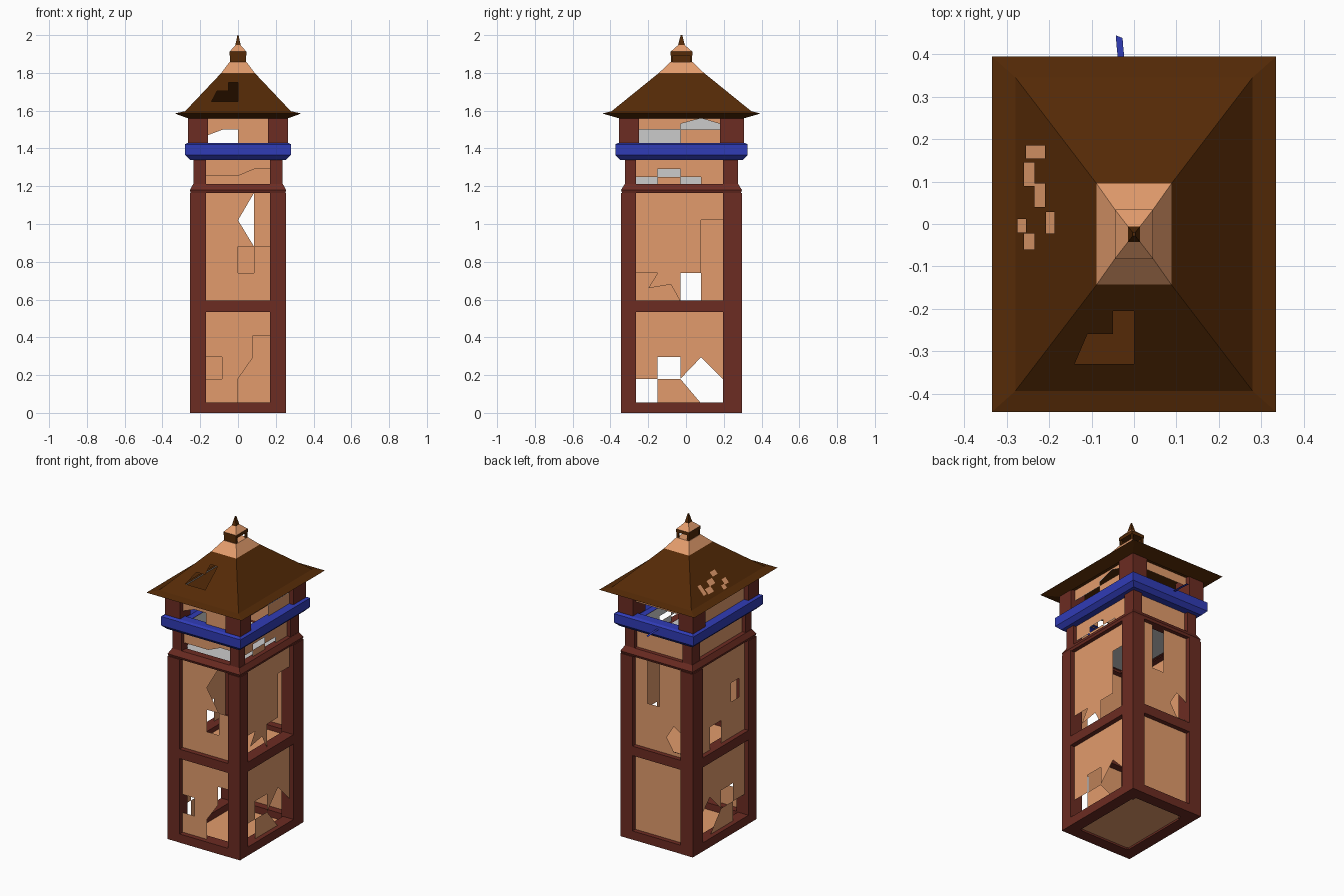
import bpy
from mathutils import Vector
from mathutils.geometry import delaunay_2d_cdt

if "Cube" in bpy.data.objects:
    bpy.data.objects.remove(bpy.data.objects["Cube"])

CY = -0.024  # tower axis in y


def material(name, rgb):
    m = bpy.data.materials.new(name)
    m.diffuse_color = (*rgb, 1)
    m.use_nodes = True
    m.node_tree.nodes["Principled BSDF"].inputs["Base Color"].default_value = m.diffuse_color
    return m


WOOD = material("red_wood", (0.15, 0.025, 0.016))
PLASTER = material("tan_panel", (0.76, 0.33, 0.15))
ROOF = material("brown_roof", (0.09, 0.023, 0.002))
BLUE = material("blue_trim", (0.03, 0.045, 0.47))


def mesh(name, verts, faces, mat=None):
    me = bpy.data.meshes.new(name)
    me.from_pydata([tuple(v) for v in verts], [], faces)
    ob = bpy.data.objects.new(name, me)
    bpy.context.collection.objects.link(ob)
    if mat:
        me.materials.append(mat)
    return ob


def box(name, x0, x1, y0, y1, z0, z1, mat):
    v = [(x, y, z) for z in (z0, z1) for x, y in ((x0, y0), (x1, y0), (x1, y1), (x0, y1))]
    return mesh(name, v, [(3, 2, 1, 0), (4, 5, 6, 7)] +
                [(i, (i + 1) % 4, (i + 1) % 4 + 4, i + 4) for i in range(4)], mat)


def rings(name, levels, mat, cap=False):
    """Rectangular sections (half x, half y, z) joined from bottom to top."""
    v, f = [], []
    for hx, hy, z in levels:
        v += [(-hx, CY - hy, z), (hx, CY - hy, z), (hx, CY + hy, z), (-hx, CY + hy, z)]
    for k in range(len(levels) - 1):
        for i in range(4):
            a, b = 4 * k + i, 4 * k + (i + 1) % 4
            f.append((a, b, b + 4, a + 4))
    if cap:
        n = len(v)
        f.append((n - 4, n - 3, n - 2, n - 1))
    return mesh(name, v, f, mat)


def rect(u0, u1, v0, v1):
    return [(u0, v0), (u1, v0), (u1, v1), (u0, v1)]


def panel(name, outline, holes, place, mat):
    """Flat sheet with broken-out holes; place maps (u, v) into space."""
    pts, faces = [], []
    for poly in [outline] + holes:
        area = sum(p[0] * q[1] - q[0] * p[1] for p, q in zip(poly, poly[1:] + poly[:1]))
        poly = poly if area > 0 else poly[::-1]
        faces.append(list(range(len(pts), len(pts) + len(poly))))
        pts += [Vector(p) for p in poly]
    vs, _, fs, _, _, src = delaunay_2d_cdt(pts, [], faces, 1, 1e-5)
    keep = [tuple(f) for f, s in zip(fs, src) if set(s) == {0}]
    return mesh(name, [place(p[0], p[1]) for p in vs], keep, mat)


def corner_posts(name, hx, hy, ix, y_in0, y_in1, z0, z1):
    for sx, side in ((-1, "left"), (1, "right")):
        x0, x1 = sorted((sx * hx, sx * ix))
        box(f"{name}_front_{side}", x0, x1, CY - hy, y_in0, z0, z1, WOOD)
        box(f"{name}_back_{side}", x0, x1, y_in1, CY + hy, z0, z1, WOOD)


# lower timber frame
corner_posts("lower_post", 0.255, 0.32, 0.17, -0.265, 0.195, 0, 1.165)
for tag, z0, z1 in (("base", 0, 0.055), ("middle", 0.535, 0.595)):
    for sx, side in ((-1, "left"), (1, "right")):
        x0, x1 = sorted((sx * 0.255, sx * 0.18))
        box(f"{tag}_rail_{side}", x0, x1, -0.265, 0.195, z0, z1, WOOD)
    box(f"{tag}_rail_front", -0.17, 0.17, -0.345, -0.27, z0, z1, WOOD)
    box(f"{tag}_rail_back", -0.17, 0.17, 0.22, 0.295, z0, z1, WOOD)

# upper frame, cornice and blue band
corner_posts("upper_post", 0.235, 0.30, 0.17, -0.265, 0.195, 1.2, 1.35)
corner_posts("eave_post", 0.265, 0.33, 0.16, -0.25, 0.18, 1.42, 1.57)
rings("cornice", [(0.19, 0.255, 1.165), (0.25, 0.315, 1.165), (0.255, 0.32, 1.18),
                  (0.237, 0.30, 1.212), (0.19, 0.255, 1.212)], WOOD)
rings("blue_band", [(0.215, 0.28, 1.34), (0.255, 0.325, 1.34), (0.28, 0.35, 1.365),
                    (0.28, 0.35, 1.422), (0.265, 0.335, 1.43), (0.215, 0.28, 1.43)], BLUE)

# loose blue strip sticking out at the back
path = [(-0.038, 0.32), (-0.038, 0.39), (-0.041, 0.42), (-0.043, 0.445)]
mesh("loose_blue_strip", [(x + d, y - d * 0.4, 1.405) for x, y in path for d in (0, 0.016)],
     [(2 * i, 2 * i + 1, 2 * i + 3, 2 * i + 2) for i in range(3)], BLUE)

# floors and the dark ceiling under the roof
for tag, z, hx, hy, mat in (("ground_floor", 0.012, 0.2, 0.265, PLASTER),
                            ("middle_floor", 0.565, 0.2, 0.265, PLASTER),
                            ("upper_floor", 1.2, 0.21, 0.275, None),
                            ("ceiling", 1.565, 0.255, 0.32, ROOF)):
    mesh(tag, [(-hx, CY - hy, z), (hx, CY - hy, z), (hx, CY + hy, z), (-hx, CY + hy, z)],
         [(0, 1, 2, 3)], mat)

# broken-out holes of every wall, by storey: front/back in (x, z), sides in (y, z)
low_side = [rect(-0.265, -0.15, 0.05, 0.18), rect(-0.15, -0.03, 0.18, 0.295),
            [(-0.03, 0.18), (0.08, 0.295), (0.195, 0.18), (0.195, 0.05), (0.08, 0.05)]]
top_side = [rect(-0.25, -0.03, 1.42, 1.5),
            [(-0.03, 1.5), (-0.03, 1.53), (0.08, 1.56), (0.18, 1.53), (0.18, 1.5)]]
neck_side = [rect(-0.265, -0.15, 1.2, 1.25), rect(-0.15, -0.03, 1.25, 1.29),
             rect(-0.03, 0.08, 1.2, 1.25)]
HOLES = {
    ("lower", "front"): [rect(-0.17, -0.085, 0.18, 0.295),
                         [(0, 0.05), (0, 0.18), (0.08, 0.295), (0.08, 0.41), (0.17, 0.41), (0.17, 0.05)]],
    ("lower", "right"): low_side, ("lower", "left"): low_side,
    ("middle", "front"): [[(0, 1.02), (0.085, 1.165), (0.17, 1.165), (0.17, 0.88), (0.085, 0.88)],
                          rect(0, 0.085, 0.74, 0.88)],
    ("middle", "back"): [rect(0, 0.085, 0.88, 1.165),
                         [(-0.17, 0.62), (-0.17, 0.74), (-0.1, 0.78), (-0.05, 0.7), (-0.1, 0.62)]],
    ("middle", "right"): [[(-0.265, 0.59), (-0.265, 0.74), (-0.15, 0.74), (-0.2, 0.66),
                           (-0.08, 0.68), (-0.03, 0.59)],
                          rect(-0.03, 0.08, 0.59, 0.74), rect(0.08, 0.195, 0.59, 1.02)],
    ("middle", "left"): [rect(-0.03, 0.08, 0.59, 0.74), rect(-0.21, -0.13, 0.82, 0.94)],
    ("neck", "front"): [[(-0.17, 1.2), (-0.17, 1.255), (0, 1.255), (0.085, 1.29),
                         (0.17, 1.29), (0.17, 1.2)]],
    ("neck", "right"): neck_side, ("top", "right"): top_side,
    ("top", "front"): [[(-0.16, 1.42), (-0.16, 1.47), (-0.08, 1.5), (0, 1.5), (0, 1.42)]],
    ("top", "back"): [rect(-0.16, 0.16, 1.42, 1.51)],
}

# storeys: z range and wall distance from the axis in x and y; grey lining upstairs
STOREYS = {"lower": (0.05, 0.54, 0.225, 0.29), "middle": (0.59, 1.17, 0.225, 0.29),
           "neck": (1.205, 1.345, 0.21, 0.275), "top": (1.425, 1.57, 0.235, 0.30)}
for st, (z0, z1, wx, wy) in STOREYS.items():
    for side, s in (("front", -1), ("back", 1)):
        panel(f"{st}_wall_{side}", rect(-wx, wx, z0, z1), HOLES.get((st, side), []),
              lambda u, v, d=CY + s * wy: (u, d, v), PLASTER)
    for side, s in (("left", -1), ("right", 1)):
        layers = [("wall", 0, PLASTER)]
        if st in ("neck", "top"):
            layers.append(("grey_lining", 0.004, None))
        for part, inset, mat in layers:
            panel(f"{st}_{part}_{side}", rect(CY - wy, CY + wy, z0, z1), HOLES.get((st, side), []),
                  lambda u, v, d=s * (wx - inset): (d, u, v), mat)

# hipped roof: eave lip, then four slopes over a tan underlay, some shingles missing
rings("roof_eave", [(0.26, 0.325, 1.558), (0.335, 0.419, 1.585), (0.28, 0.37, 1.597)], ROOF)


def slope_z(t):
    return 1.597 + 0.203 * t


shingles = [rect(-0.255, -0.21, 0.155, 0.185), rect(-0.26, -0.235, 0.09, 0.145),
            rect(-0.235, -0.21, 0.04, 0.095), rect(-0.275, -0.255, -0.02, 0.012),
            rect(-0.26, -0.235, -0.06, -0.022), rect(-0.208, -0.187, -0.022, 0.028)]
gap = [[(-0.14, -0.33), (0, -0.33), (0, -0.205), (-0.05, -0.205), (-0.05, -0.26), (-0.11, -0.26)]]
side_shape = [(-0.28, -0.394), (-0.28, 0.346), (-0.088, 0.095), (-0.088, -0.143)]
front_shape = [(-0.28, -0.394), (0.28, -0.394), (0.088, -0.143), (-0.088, -0.143)]
for side, s, holes in (("left", 1, shingles), ("right", -1, [])):
    panel(f"roof_slope_{side}", side_shape, holes,
          lambda u, v, s=s: (s * u, v, slope_z((u + 0.28) / 0.192)), ROOF)
    panel(f"roof_underlay_{side}", side_shape, [],
          lambda u, v, s=s: (s * u, v, slope_z((u + 0.28) / 0.192) - 0.008), PLASTER)
for side, s, holes in (("front", 1, gap), ("back", -1, [])):
    panel(f"roof_slope_{side}", front_shape, holes,
          lambda u, v, s=s: (u, CY + s * (v - CY), slope_z((v + 0.394) / 0.251)), ROOF)

# tan cap, lantern open at the right and back, and spire
rings("roof_cap", [(0.088, 0.119, 1.80), (0.045, 0.058, 1.858)], PLASTER, cap=True)
for sx in (-1, 1):
    for sy in (-1, 1):
        x0, x1 = sorted((sx * 0.031, sx * 0.043))
        y0, y1 = sorted((CY + sy * 0.044, CY + sy * 0.056))
        box("lantern_post", x0, x1, y0, y1, 1.855, 1.9, ROOF)
box("lantern_wall_front", -0.031, 0.031, CY - 0.055, CY - 0.05, 1.855, 1.895, ROOF)
box("lantern_wall_left", -0.042, -0.037, CY - 0.044, CY + 0.044, 1.855, 1.895, ROOF)
box("lantern_top", -0.045, 0.045, CY - 0.058, CY + 0.058, 1.892, 1.912, ROOF)
rings("lantern_roof", [(0.045, 0.058, 1.912), (0.014, 0.018, 1.947)], PLASTER)
rings("spire", [(0.014, 0.018, 1.947), (0.003, 0.004, 2.0)], ROOF, cap=True)
